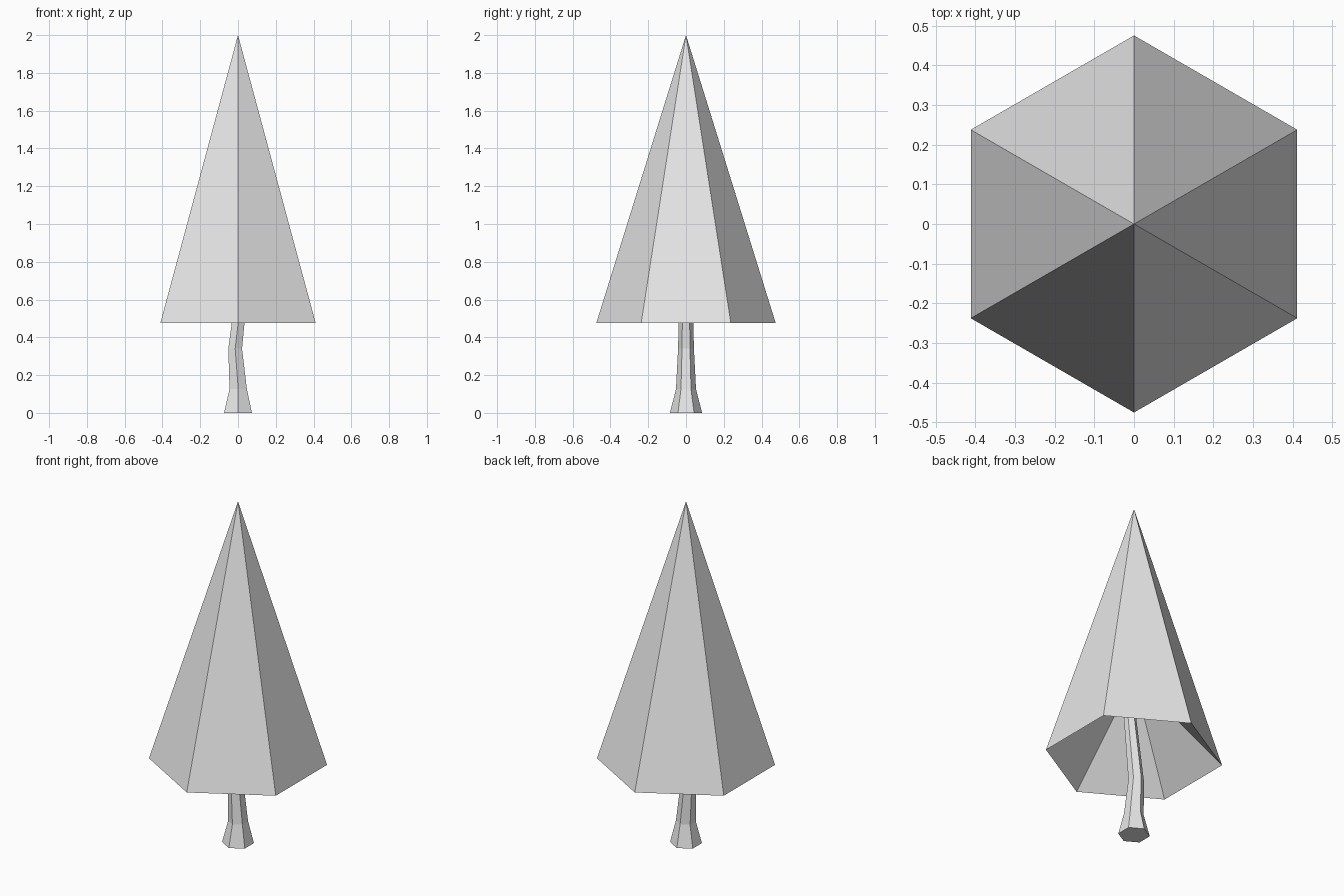
import bpy
import bmesh
from math import cos, sin, pi

SIDES = 6

cube = bpy.data.objects.get("Cube")
if cube:
    bpy.data.objects.remove(cube, do_unlink=True)

# One plain grey for the whole tree
grey = bpy.data.materials.new("light grey")
grey.use_nodes = True
grey.diffuse_color = (0.8, 0.8, 0.8, 1)
grey.node_tree.nodes["Principled BSDF"].inputs["Base Color"].default_value = (0.8, 0.8, 0.8, 1)


def ring(bm, radius, z, x=0.0):
    """Hexagon of vertices with corners pointing front and back."""
    angles = [pi / 2 + 2 * pi * i / SIDES for i in range(SIDES)]
    return [bm.verts.new((x + radius * cos(a), radius * sin(a), z)) for a in angles]


def finish(bm, name):
    bmesh.ops.recalc_face_normals(bm, faces=bm.faces)
    mesh = bpy.data.meshes.new(name)
    bm.to_mesh(mesh)
    bm.free()
    mesh.materials.append(grey)
    obj = bpy.data.objects.new(name, mesh)
    bpy.context.collection.objects.link(obj)
    return obj


# Canopy: tall six-sided cone with a hollowed underside
bm = bmesh.new()
rim = ring(bm, 0.475, 0.475)
for tip_z in (2.0, 0.97):
    tip = bm.verts.new((0, 0, tip_z))
    for i in range(SIDES):
        bm.faces.new((rim[i], rim[(i + 1) % SIDES], tip))
finish(bm, "canopy")

# Trunk: flared foot, slight sideways bend, ends inside the canopy
bm = bmesh.new()
sections = [  # radius, height, sideways offset
    (0.085, 0.0, 0.0),
    (0.053, 0.127, 0.001),
    (0.042, 0.34, -0.015),
    (0.033, 0.73, 0.03),
    (0.03, 0.86, 0.03),
]
rings = [ring(bm, *s) for s in sections]
for low, high in zip(rings, rings[1:]):
    for i in range(SIDES):
        j = (i + 1) % SIDES
        bm.faces.new((low[i], low[j], high[j], high[i]))
bm.faces.new(rings[0])
bm.faces.new(rings[-1])
finish(bm, "trunk")
